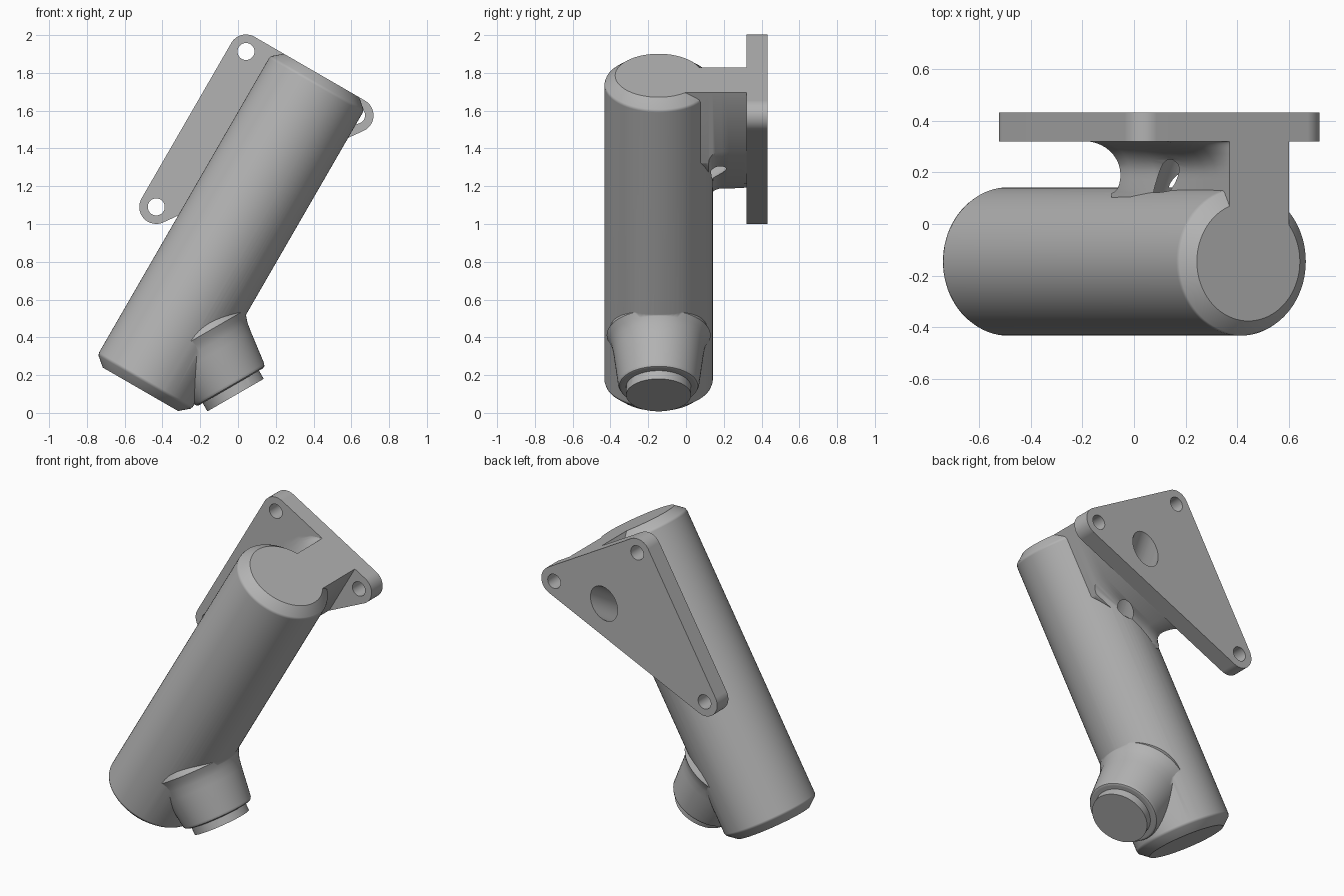
import bpy, bmesh
from math import sin, cos, pi, radians, sqrt, atan2
from mathutils import Matrix, Vector

cube = bpy.data.objects.get("Cube")
if cube:
    bpy.data.objects.remove(cube, do_unlink=True)

grey = bpy.data.materials.new("plain_grey")
grey.use_nodes = True
colour = (0.45, 0.45, 0.45, 1)
grey.diffuse_color = colour
grey.node_tree.nodes["Principled BSDF"].inputs["Base Color"].default_value = colour

AXIS_V, AXIS_Y, TOP = -0.51, -0.145, 1.768
LEAN = Matrix.Rotation(radians(30), 4, 'Y')
COUNTER_LEAN = Matrix.Rotation(radians(-30), 4, 'Y')


def loft(name, rings, matrix):
    """Closed solid through a list of equal-length point loops."""
    bm = bmesh.new()
    loops = [[bm.verts.new(p) for p in ring] for ring in rings]
    n = len(loops[0])
    for a, b in zip(loops, loops[1:]):
        for i in range(n):
            j = (i + 1) % n
            bm.faces.new((a[i], a[j], b[j], b[i]))
    bm.faces.new(loops[0])
    bm.faces.new(loops[-1])
    bm.transform(matrix)
    bmesh.ops.recalc_face_normals(bm, faces=bm.faces)
    mesh = bpy.data.meshes.new(name)
    bm.to_mesh(mesh)
    bm.free()
    mesh.materials.append(grey)
    obj = bpy.data.objects.new(name, mesh)
    bpy.context.collection.objects.link(obj)
    return obj


def turned(name, profile, matrix, sides=64):
    """Solid of revolution around local z from (radius, height) pairs."""
    return loft(name, [[(r * cos(2 * pi * i / sides), r * sin(2 * pi * i / sides), z)
                        for i in range(sides)] for r, z in profile], matrix)


def drill(name, radius, start, end):
    start, end = LEAN @ Vector(start), LEAN @ Vector(end)
    d = end - start
    place = Matrix.Translation(start) @ d.to_track_quat('Z', 'Y').to_matrix().to_4x4()
    obj = turned(name, [(radius, 0), (radius, d.length)], place, 40)
    obj.hide_render = True
    return obj


def combine(target, other, operation):
    mod = target.modifiers.new(other.name, 'BOOLEAN')
    mod.operation, mod.object, mod.solver = operation, other, 'EXACT'
    with bpy.context.temp_override(object=target, active_object=target):
        bpy.ops.object.modifier_apply(modifier=mod.name)
    bpy.data.objects.remove(other, do_unlink=True)


# Leaning tube with softened chamfers at both ends
R = 0.287
tube = turned("leaning_tube", [
    (0.23, -0.15), (0.282, -0.106), (R, -0.09),
    (R, TOP - 0.06), (0.282, TOP - 0.044), (0.23, TOP)],
    LEAN @ Matrix.Translation((AXIS_V, AXIS_Y, 0)), 80)

# Tapered nozzle, flared where it joins the tube
nozzle_place = COUNTER_LEAN @ Matrix.Translation((0.036, AXIS_Y, 0.138))
nozzle = turned("nozzle", [
    (0.195, 0), (0.208, 0.006), (0.215, 0.02), (0.238, 0.2), (0.246, 0.25),
    (0.258, 0.285), (0.275, 0.315), (0.2, 0.48)], nozzle_place)

# Triangular mounting plate with round corners
corners = [Vector(c) for c in ((-0.244, TOP - 0.09), (-0.92, TOP - 0.09), (-0.92, 0.728))]
outline = []
for k, c in enumerate(corners):
    before, after = c - corners[k - 1], corners[(k + 1) % 3] - c
    a0 = atan2(-before.x, before.y)
    a1 = atan2(-after.x, after.y)
    a0, a1 = a0 + pi, a1 + pi
    # outward side of a counter-clockwise outline
    a0, a1 = atan2(-before.x, before.y), atan2(-after.x, after.y)
    if a1 < a0:
        a1 += 2 * pi
    outline += [(c.x + 0.09 * cos(a0 + (a1 - a0) * i / 16),
                 c.y + 0.09 * sin(a0 + (a1 - a0) * i / 16)) for i in range(17)]
plate = loft("mounting_plate", [[(v, y, u) for v, u in outline] for y in (0.32, 0.432)], LEAN)


# Arm between tube and plate, sweeping out towards the plate on one side
def arm_ring(y, o, drop):
    lo = drop
    pts = [(-0.328, TOP), (-0.328, 1.409 - lo), (-0.57, 1.071 - lo),
           (-0.61 - 0.6 * o, 1.02 - 0.3 * o - lo), (-0.64 - 0.8 * o, 1.01 - 0.4 * o - lo),
           (-0.655 - 0.95 * o, 1.03 - 0.2 * o - lo), (-0.65 - o, 1.1),
           (-0.61 - 1.2 * o, 1.22), (-0.59 - 1.4 * o, 1.34), (-0.585 - 1.4 * o, 1.46),
           (-0.587 - 1.3 * o, 1.56), (-0.59 - 0.95 * o, 1.65),
           (-0.592 - 0.5 * o, 1.72), (-0.594, TOP)]
    return [(v, y, u) for v, u in pts]


rings = [arm_ring(-0.1, 0, 0.07)]
for i in range(7):
    a = pi / 2 * i / 6
    rings.append(arm_ring(0.12 + 0.07 * (1 - cos(a)), 0, 0.07 * (1 - sin(a))))
for i in range(1, 11):
    a = pi / 2 * i / 10
    rings.append(arm_ring(0.19 + 0.13 * sin(a), 0.15 * (1 - cos(a)), 0))
rings.append(arm_ring(0.38, 0.15, 0))
arm = loft("connecting_arm", rings, LEAN)

for part in (arm, plate, nozzle):
    combine(tube, part, 'UNION')

# Screw holes, slanted port and nozzle bore
for k, c in enumerate(corners):
    combine(tube, drill(f"screw_hole_{k}", 0.045, (c.x, 0.25, c.y), (c.x, 0.5, c.y)), 'DIFFERENCE')
combine(tube, drill("slanted_port", 0.09, (-0.525, 0.5, 1.51), (-0.525, 0.03, 1.17)), 'DIFFERENCE')
bore = turned("nozzle_bore", [(0.172, -0.05), (0.172, 0), (0.16, 0.012), (0.16, 0.38)], nozzle_place)
combine(tube, bore, 'DIFFERENCE')

# Smooth shading with crisp edges
tube.name = "tube_bracket"
bpy.ops.object.select_all(action='DESELECT')
tube.select_set(True)
bpy.context.view_layer.objects.active = tube
bpy.ops.object.shade_smooth_by_angle(angle=radians(38))
weighted = tube.modifiers.new("even_shading", 'WEIGHTED_NORMAL')
weighted.keep_sharp = True
